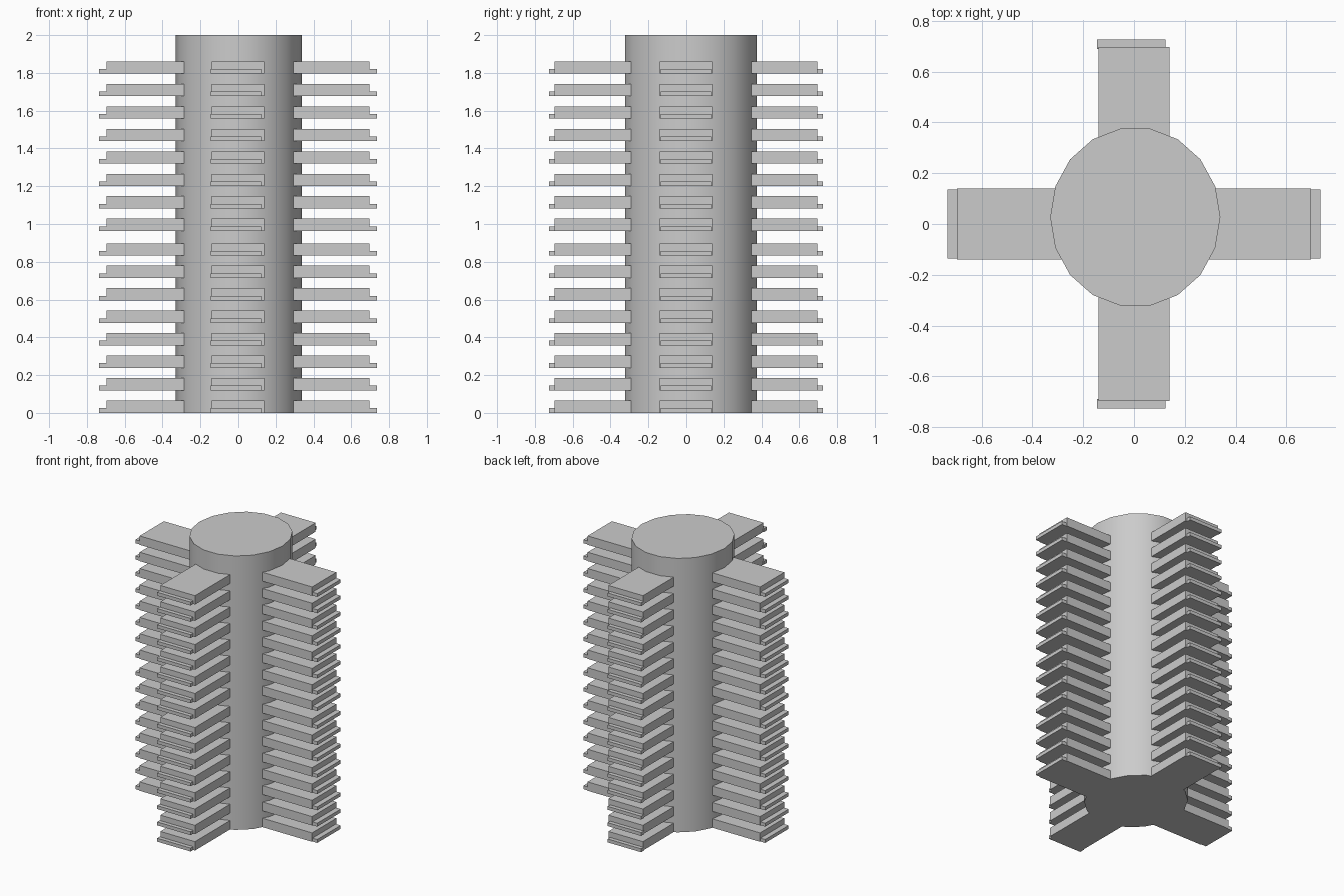
import bpy
from mathutils import Matrix, Vector

default = bpy.data.objects.get("Cube")
if default:
    bpy.data.objects.remove(default, do_unlink=True)

grey = bpy.data.materials.new("plain_grey")
grey.use_nodes = True
colour = (0.6, 0.6, 0.6, 1)
grey.diffuse_color = colour
grey.node_tree.nodes["Principled BSDF"].inputs["Base Color"].default_value = colour


def box(name, low, high):
    """Box between two opposite corners."""
    low, high = Vector(low), Vector(high)
    bpy.ops.mesh.primitive_cube_add(size=1)
    ob = bpy.context.object
    ob.name = name
    ob.data.transform(Matrix.Translation((low + high) / 2) @ Matrix.Diagonal((high - low).to_4d()))
    ob.data.materials.append(grey)
    return ob


def stack(ob):
    """Repeat a part in two banks of eight levels."""
    for name, count, step in (("levels", 8, 0.119), ("banks", 2, 0.963)):
        mod = ob.modifiers.new(name, "ARRAY")
        mod.count = count
        mod.use_relative_offset = False
        mod.use_constant_offset = True
        mod.constant_offset_displace = (0, 0, step)


# Central column, slightly off centre and slightly oval
bpy.ops.mesh.primitive_cylinder_add(vertices=18, radius=1, depth=2)
column = bpy.context.object
column.name = "column"
# A corner of the outline points along x
column.data.transform(Matrix.Translation((0.005, 0.027, 1))
                      @ Matrix.Diagonal((0.335, 0.354, 1, 1))
                      @ Matrix.Rotation(1.5707963, 4, "Z"))
column.data.materials.append(grey)
bpy.ops.object.shade_smooth_by_angle()

# Fins and their thin lower lips on all four sides
half, reach, thick, lip = 0.14, 0.697, 0.065, 0.025
for side, s in (("left", 1), ("right", -1)):
    a, b = sorted((s * 0.2, s * reach))
    stack(box(side + "_fins", (a, -half, 0), (b, half, thick)))
    a, b = sorted((s * 0.69, s * 0.735))
    stack(box(side + "_lips", (a, -0.135, 0), (b, 0.135, lip)))

for side, s in (("back", 1), ("front", -1)):
    a, b = sorted((s * 0.2, s * reach))
    stack(box(side + "_fins", (-half, a, 0), (half, b, thick)))
    a, b = sorted((s * 0.69, s * 0.726))
    stack(box(side + "_lips", (-0.145, a, 0), (0.125, b, lip)))
